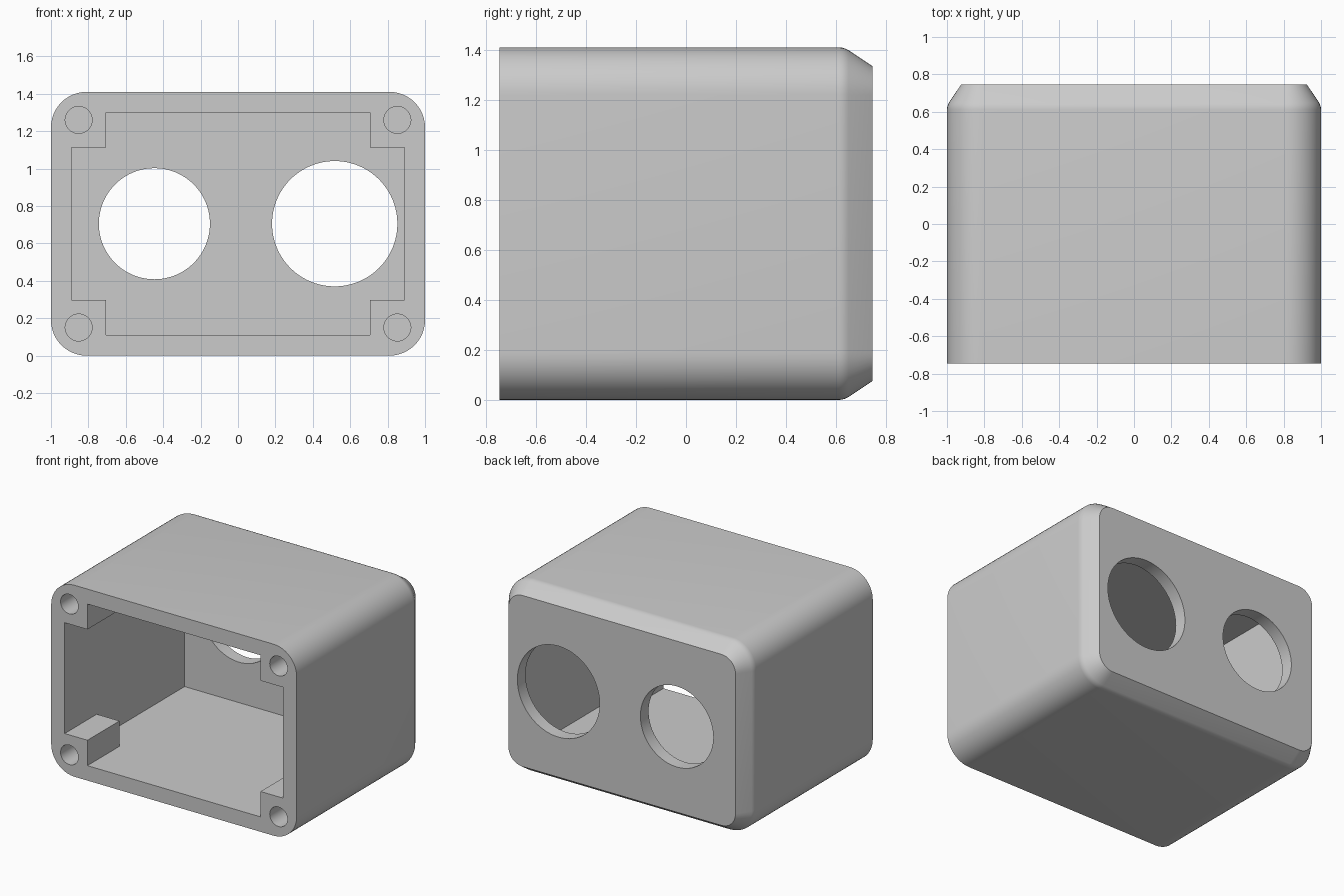
import bpy, bmesh
from math import cos, sin, pi, radians
from mathutils import Matrix

if "Cube" in bpy.data.objects:
    bpy.data.objects.remove(bpy.data.objects["Cube"])

H, MID = 1.41, 0.705          # height and mid height
FRONT, BACK = -0.745, 0.745

grey = bpy.data.materials.new("light grey")
grey.use_nodes = True
grey.diffuse_color = (0.6, 0.6, 0.6, 1)
grey.node_tree.nodes["Principled BSDF"].inputs["Base Color"].default_value = (0.6, 0.6, 0.6, 1)


def make_object(name, bm):
    bmesh.ops.recalc_face_normals(bm, faces=bm.faces)
    mesh = bpy.data.meshes.new(name)
    bm.to_mesh(mesh)
    bm.free()
    mesh.materials.append(grey)
    ob = bpy.data.objects.new(name, mesh)
    bpy.context.collection.objects.link(ob)
    return ob


def box(name, x0, x1, y0, y1, z0, z1):
    bm = bmesh.new()
    place = Matrix.Translation(((x0 + x1) / 2, (y0 + y1) / 2, (z0 + z1) / 2))
    size = Matrix.Diagonal((x1 - x0, y1 - y0, z1 - z0, 1))
    bmesh.ops.create_cube(bm, size=1, matrix=place @ size)
    return make_object(name, bm)


def bore(name, x, z, radius, y0, y1, sides):
    bm = bmesh.new()
    place = Matrix.Translation((x, (y0 + y1) / 2, z)) @ Matrix.Rotation(pi / 2, 4, 'X')
    bmesh.ops.create_cone(bm, cap_ends=True, segments=sides, radius1=radius,
                          radius2=radius, depth=y1 - y0, matrix=place)
    return make_object(name, bm)


def rounded_ring(bm, y, inset, radius=0.19, steps=12):
    """Rounded rectangle loop at depth y, shrunk by inset."""
    cx, cz, r = 1 - radius, MID - radius, radius - inset
    ring = []
    for q, (sx, sz) in enumerate(((1, 1), (-1, 1), (-1, -1), (1, -1))):
        for i in range(steps + 1):
            a = (q + i / steps) * pi / 2
            ring.append(bm.verts.new((sx * cx + r * cos(a), y, MID + sz * cz + r * sin(a))))
    return ring


def cut(target, cutters):
    """Subtract the cutters, bake the result and remove them."""
    for c in cutters:
        mod = target.modifiers.new(c.name, 'BOOLEAN')
        mod.operation, mod.solver, mod.object = 'DIFFERENCE', 'EXACT', c
    bpy.context.view_layer.update()
    graph = bpy.context.evaluated_depsgraph_get()
    mesh = bpy.data.meshes.new_from_object(target.evaluated_get(graph))
    target.modifiers.clear()
    target.data = mesh
    for c in cutters:
        bpy.data.objects.remove(c)


# Outer shell: straight sides, softened shoulder, chamfered back rim
bm = bmesh.new()
sections = [(FRONT, 0), (0.612, 0), (0.625, 0.0015), (0.638, 0.0055), (0.65, 0.0115), (BACK, 0.075)]
rings = [rounded_ring(bm, y, inset) for y, inset in sections]
for a, b in zip(rings, rings[1:]):
    for i in range(len(a)):
        j = (i + 1) % len(a)
        bm.faces.new((a[i], a[j], b[j], b[i]))
bm.faces.new(rings[0])
bm.faces.new(rings[-1])
housing = make_object("housing", bm)

# Cavity, leaving a screw post in each front corner
corners = [(sx, sz) for sx in (-1, 1) for sz in (-1, 1)]
cavity = box("cavity_cutter", -0.89, 0.89, -0.9, 0.65, 0.11, 1.30)
posts = []
for sx, sz in corners:
    xs = sorted((sx * 0.705, sx * 1.1))
    zs = sorted((MID + sz * 0.408, MID + sz * 0.8))
    posts.append(box("post_space", *xs, -1, -0.372, *zs))
cut(cavity, posts)

# Two round openings in the back wall and blind screw holes in the posts
cutters = [cavity,
           bore("small_opening", -0.447, MID, 0.297, 0.5, 0.9, 96),
           bore("large_opening", 0.517, MID, 0.335, 0.5, 0.9, 96)]
for sx, sz in corners:
    cutters.append(bore("screw_hole", sx * 0.852, MID + sz * 0.555, 0.072, -0.9, -0.45, 40))
cut(housing, cutters)

# Smooth shading with crisp edges
bpy.ops.object.select_all(action='DESELECT')
housing.select_set(True)
bpy.context.view_layer.objects.active = housing
bpy.ops.object.shade_smooth_by_angle(angle=radians(30))
